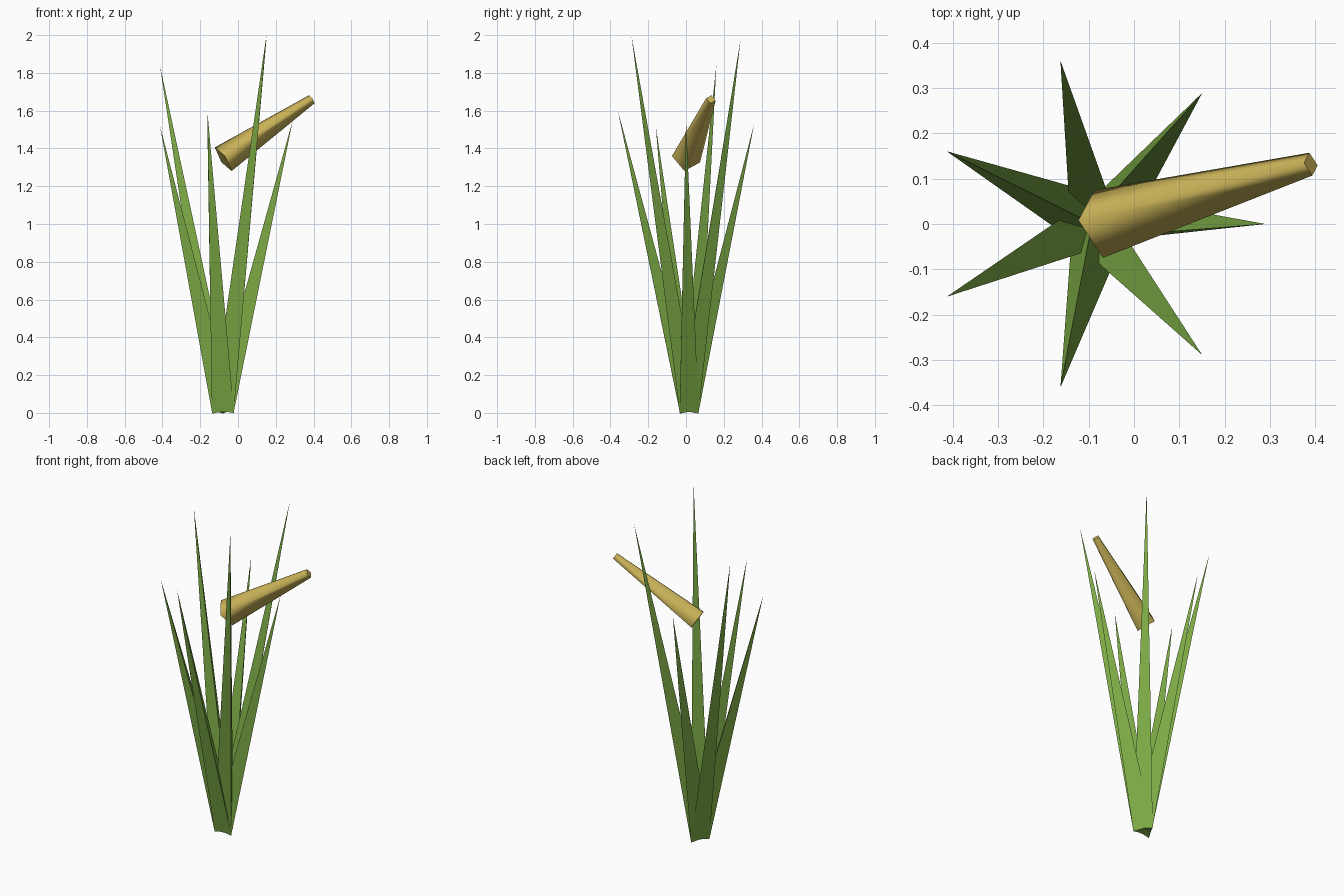
import bpy, bmesh
from math import cos, sin, pi, radians
from mathutils import Vector

if "Cube" in bpy.data.objects:
    bpy.data.objects.remove(bpy.data.objects["Cube"])


def material(name, color):
    m = bpy.data.materials.new(name)
    m.diffuse_color = (*color, 1)
    m.use_nodes = True
    m.node_tree.nodes["Principled BSDF"].inputs["Base Color"].default_value = m.diffuse_color
    return m


def loft(name, base, end, mat, smooth=False):
    """Join a base ring to an end ring (or a single tip point)."""
    bm = bmesh.new()
    a = [bm.verts.new(p) for p in base]
    b = [bm.verts.new(p) for p in end]
    n = len(a)
    caps = [bm.faces.new(a[::-1])]
    for i in range(n):
        j = (i + 1) % n
        f = bm.faces.new((a[i], a[j], b[0]) if len(b) == 1
                         else (a[i], a[j], b[j], b[i]))
        f.smooth = smooth
    if len(b) > 1:
        caps.append(bm.faces.new(b))
    for f in caps:
        for e in f.edges:
            e.smooth = False
    bmesh.ops.recalc_face_normals(bm, faces=bm.faces)
    me = bpy.data.meshes.new(name)
    bm.to_mesh(me)
    bm.free()
    me.materials.append(mat)
    ob = bpy.data.objects.new(name, me)
    bpy.context.collection.objects.link(ob)
    return ob


green = material("leaf_green", (0.20, 0.40, 0.06))
tan = material("seed_tan", (0.60, 0.46, 0.10))

# Seven three-sided blades fanning out of one root
root = Vector((-0.08, 0, 0.012))
heights = [1.55, 1.98, 1.53, 1.84, 1.52, 1.60, 2.0]
for k, h in enumerate(heights):
    t = 2 * pi * k / 7
    tip = Vector((root.x + 0.37 * cos(t), 0.37 * sin(t), h))
    q = Vector((0, 0, 1)).rotation_difference(tip - root)
    ring = [root + q @ Vector((0.067 * cos(w), 0.067 * sin(w), 0))
            for w in (pi / 2 + i * 2 * pi / 3 for i in range(3))]
    loft(f"leaf_blade_{k + 1}", ring, [tip], green)

# Tapered four-sided seed head, tilted up to the right
p0, p1 = Vector((-0.078, 0, 1.343)), Vector((0.39, 0.132, 1.66))
d = (p1 - p0).normalized()
u = Vector((-d.y, d.x, 0)).normalized()
v = d.cross(u)


def square(c, r):
    return [c + r * (cos(w) * u + sin(w) * v)
            for w in (radians(-15 + 90 * i) for i in range(4))]


loft("seed_head", square(p0, 0.077), square(p1, 0.026), tan, smooth=True)
